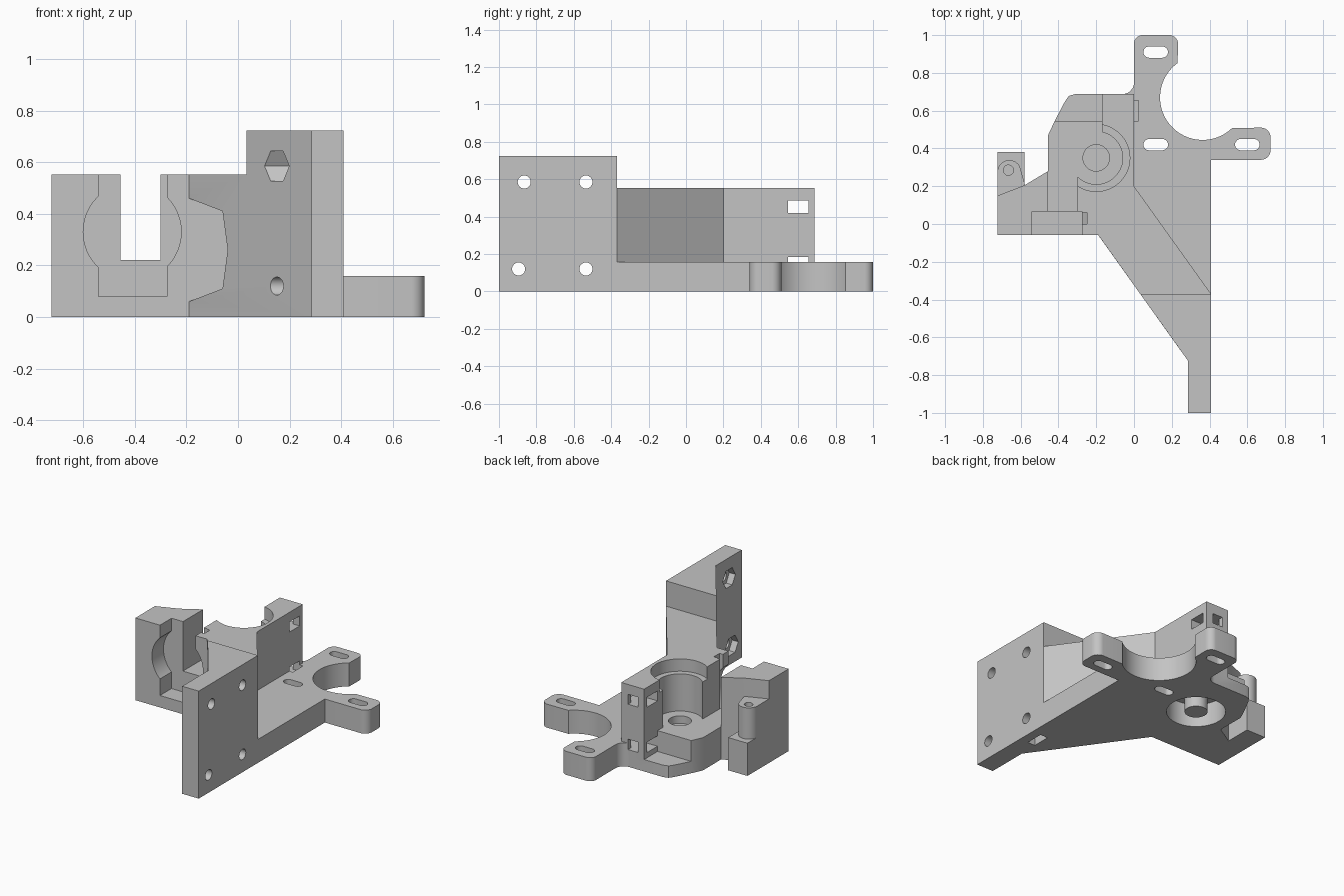
import bpy, bmesh, math
from mathutils import Vector

if "Cube" in bpy.data.objects:
    bpy.data.objects.remove(bpy.data.objects["Cube"], do_unlink=True)

grey = bpy.data.materials.new("plain grey")
grey.use_nodes = True
colour = (0.55, 0.55, 0.55, 1)
grey.diffuse_color = colour
grey.node_tree.nodes["Principled BSDF"].inputs["Base Color"].default_value = colour


def arc(cx, cy, r, start=0, end=360, steps=48):
    """Points along an arc; a full circle does not repeat its first point."""
    count = steps if abs(end - start) == 360 else steps + 1
    angles = [math.radians(start + (end - start) * i / steps) for i in range(count)]
    return [(cx + r * math.cos(a), cy + r * math.sin(a)) for a in angles]


def rect(a0, a1, b0, b1):
    return [(a0, b0), (a1, b0), (a1, b1), (a0, b1)]


def rounded(corner, before, after, r, steps=6):
    """Round one right-angled corner."""
    c = Vector(corner)
    p = c + (Vector(before) - c).normalized() * r
    q = c + (Vector(after) - c).normalized() * r
    mid = p + q - c
    return [tuple(mid + (p.lerp(q, i / steps) - mid).normalized() * r) for i in range(steps + 1)]


def slot(cx, cy, half, r):
    return arc(cx + half, cy, r, -90, 90, 12) + arc(cx - half, cy, r, 90, 270, 12)


def prism(name, outline, low, high, axis="z"):
    """Extrude a flat outline along one axis."""
    place = {"z": lambda a, b: (a, b, low), "y": lambda a, b: (a, low, b),
             "x": lambda a, b: (low, a, b)}[axis]
    bm = bmesh.new()
    face = bm.faces.new([bm.verts.new(place(a, b)) for a, b in outline])
    moved = bmesh.ops.extrude_face_region(bm, geom=[face])["geom"]
    shift = Vector([(high - low) * (axis == k) for k in "xyz"])
    bmesh.ops.translate(bm, vec=shift, verts=[v for v in moved if isinstance(v, bmesh.types.BMVert)])
    bmesh.ops.recalc_face_normals(bm, faces=bm.faces)
    mesh = bpy.data.meshes.new(name)
    bm.to_mesh(mesh)
    bm.free()
    mesh.materials.append(grey)
    obj = bpy.data.objects.new(name, mesh)
    bpy.context.collection.objects.link(obj)
    return obj


def finish(obj, cuts):
    """Subtract every cutter, then shade."""
    for outline, low, high, axis in cuts:
        cutter = prism("cutter", outline, low, high, axis)
        cutter.hide_render = True
        mod = obj.modifiers.new("cut", "BOOLEAN")
        mod.operation, mod.solver, mod.object = "DIFFERENCE", "EXACT", cutter
        graph = bpy.context.evaluated_depsgraph_get()
        mesh = bpy.data.meshes.new_from_object(obj.evaluated_get(graph))
        obj.modifiers.clear()
        obj.data = mesh
        bpy.data.objects.remove(cutter, do_unlink=True)
    obj.data.materials.clear()
    obj.data.materials.append(grey)
    bpy.ops.object.select_all(action="DESELECT")
    obj.select_set(True)
    bpy.context.view_layer.objects.active = obj
    bpy.ops.object.shade_smooth_by_angle(angle=math.radians(30))


# Footprint: plate foot, two motor arms around a round bite, body, left block
left = -0.723
footprint = [(0.285, -1), (0.408, -1), (0.408, 0.34)]
footprint += rounded((0.723, 0.34), (0.41, 0.34), (0.723, 0.51), 0.05)
footprint += rounded((0.723, 0.51), (0.723, 0.34), (0.51, 0.51), 0.05)
footprint += arc(0.363, 0.67, 0.225, -46, -234)
footprint += rounded((0.233, 1), (0.233, 0.8), (0, 1), 0.045)
footprint += rounded((0, 1), (0.233, 1), (0, 0.69), 0.045)
footprint += rounded((0, 0.688), (0, 1), (-0.3, 0.688), 0.06)
footprint += [(-0.31, 0.688), (-0.345, 0.678), (-0.365, 0.65), (-0.42, 0.545), (-0.455, 0.47),
              (-0.455, 0.28), (-0.58, 0.205), (-0.58, 0.38), (left, 0.38),
              (left, -0.058), (-0.19, -0.058), (0.285, -0.723)]

bore = (-0.2, 0.35)
cuts = [
    # Body top behind the tall plate, and the low motor arms
    (rect(-1, 1, -0.37, 1.2), 0.553, 1, "z"),
    ([(0.408, -0.37), (1, -0.37), (1, 1.2), (-0.1, 1.2), (-0.1, 0.688), (0, 0.688), (0, 0.2)],
     0.158, 1, "z"),
    # Open channel and rear step
    ([(-0.455, -0.1), (-0.30, -0.1), (-0.30, 0.35), (-0.17, 0.35), (-0.17, 0.8), (-0.8, 0.8),
      (-0.8, 0.127), (left, 0.15), (-0.58, 0.205), (-0.455, 0.28)], 0.22, 1, "z"),
    (rect(-0.56, -0.17, 0.545, 0.8), 0.08, 1, "z"),
    # Stepped bore, its centre hole and the recess underneath
    (arc(*bore, 0.178), 0.47, 1, "z"),
    (arc(*bore, 0.14), 0.22, 1, "z"),
    (arc(*bore, 0.07), 0.1, 0.4, "z"),
    (arc(*bore, 0.18), -0.1, 0.155, "z"),
    # Front mount: square-bottomed slot and round seat
    (rect(-0.54, -0.275, 0.08, 1), -0.2, 0.065, "y"),
    (arc(-0.41, 0.33, 0.19), -0.2, 0.065, "y"),
    (rect(-0.3, -0.25, 0, 0.06), 0.3, 0.7, "z"),
    # Clearance pocket in the slanted front
    ([(-0.19, 0.06), (-0.06, 0.11), (-0.04, 0.26), (-0.06, 0.41), (-0.19, 0.46)], -0.6, -0.058, "y"),
    # Nut slot opening downwards
    (rect(0.29, 0.345, -0.595, -0.475), -0.1, 0.18, "z"),
]
# Rear post windows, two heights in both directions
for low, high, reach in ((0.115, 0.185, 0.025), (0.42, 0.487, 0.1)):
    cuts.append((rect(0.545, 0.655, low, high), -0.6, reach, "x"))
    cuts.append((rect(-0.125, -0.05, low, high), 0.6, 0.8, "y"))
# Arm slots
for x, y in ((0.115, 0.91), (0.115, 0.42), (0.6, 0.42)):
    cuts.append((slot(x, y, 0.035, 0.03), -0.1, 0.3, "z"))
# Plate bolt holes, three with hexagonal nut traps
for y, z, trap in ((-0.865, 0.585, True), (-0.535, 0.585, True),
                   (-0.895, 0.12, True), (-0.535, 0.12, False)):
    cuts.append((arc(y, z, 0.035, steps=24), -0.3, 0.6, "x"))
    if trap:
        cuts.append((arc(y, z, 0.067, steps=6), -0.2, 0.33, "x"))

finish(prism("bracket_body", footprint, 0, 0.723), cuts)

# Hinge boss beside the left block
boss = arc(left + 0.063, 0.275, 0.063, 180, 30, 20) + [(-0.575, 0.2), (-0.6, 0.1), (left, 0.1)]
finish(prism("hinge_boss", boss, 0.2, 0.43),
       [(arc(-0.665, 0.285, 0.027, steps=24), 0.23, 0.6, "z")])

# Plug standing in the bore hole
finish(prism("bore_plug", arc(*bore, 0.07), 0, 0.17), [])
